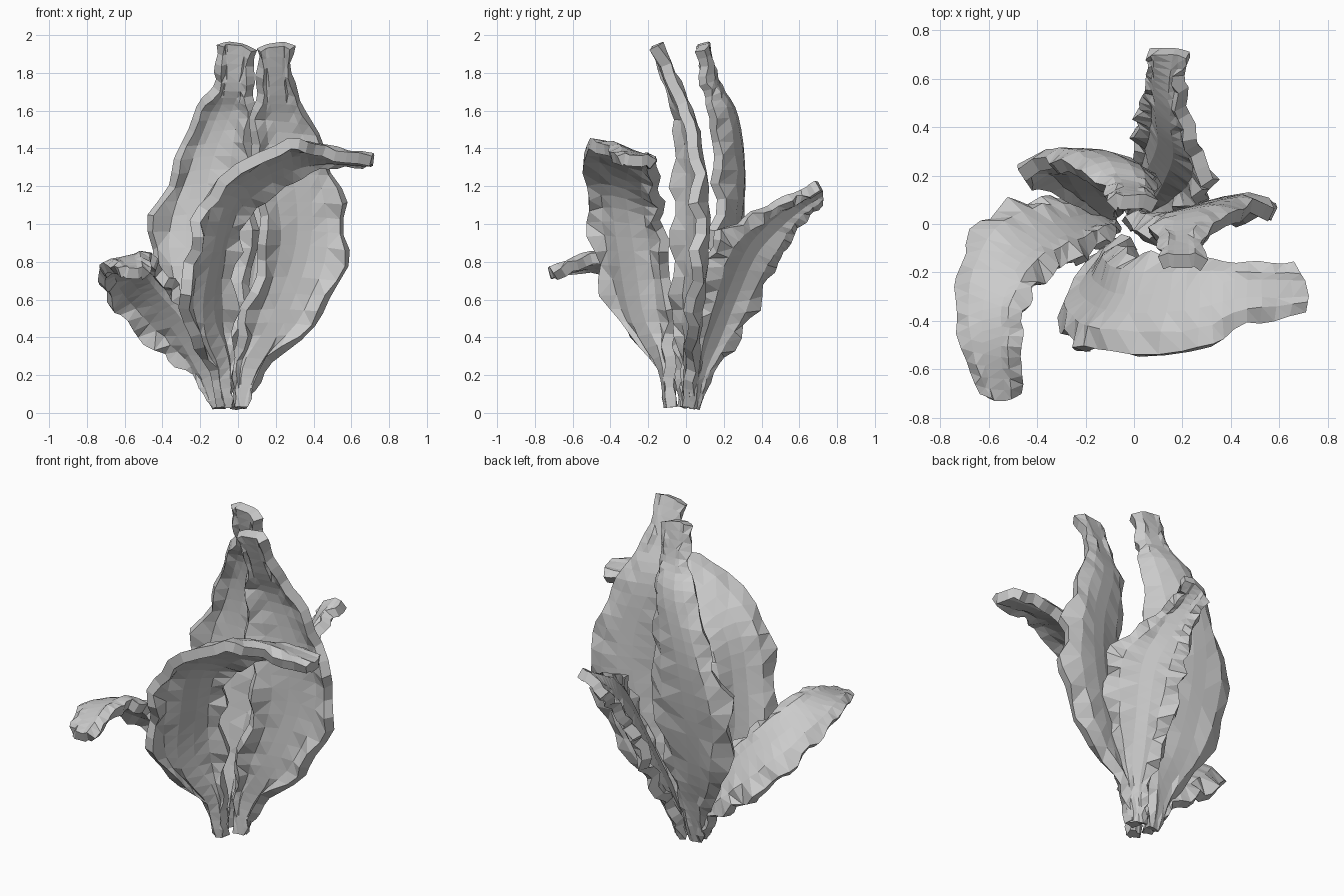
import bpy, bmesh, math, random
from mathutils import Vector

random.seed(4)
if "Cube" in bpy.data.objects:
    bpy.data.objects.remove(bpy.data.objects["Cube"], do_unlink=True)

# One plain grey for the whole plant
grey = bpy.data.materials.new("leaf_grey")
grey.use_nodes = True
colour = (.6, .6, .6, 1)
grey.diffuse_color = colour
grey.node_tree.nodes["Principled BSDF"].inputs["Base Color"].default_value = colour

STATIONS = 30
THICKNESS = .06


def spline(points, t):
    """Catmull-Rom point at t in [0, 1] along a short list of points."""
    pts = [Vector(p) for p in points]
    pts = [2 * pts[0] - pts[1]] + pts + [2 * pts[-1] - pts[-2]]
    spans = len(pts) - 3
    i = min(int(t * spans), spans - 1)
    u = t * spans - i
    a, b, c, d = pts[i:i + 4]
    return .5 * (2 * b + (c - a) * u + (2 * a - 5 * b + 4 * c - d) * u ** 2
                 + (3 * b - a - 3 * c + d) * u ** 3)


def cross_section(rails, t, phase):
    """Edge, wing, rib strip, wing, edge, with lobed and ruffled margins."""
    left, rib, right = (spline(r, t) for r in rails)
    ahead = spline(rails[1], min(t + .02, 1)) - spline(rails[1], max(t - .02, 0))
    normal = (right - left).cross(ahead).normalized()
    fullness = math.sin(math.pi * min(1, t * 1.15 + .02)) if t < .8 else .45
    row = []
    for edge, shift in ((left, 0), (right, 1.7)):
        out = edge - rib
        wave = math.sin(t * 42 + phase + shift)
        tip = edge + out.normalized() * wave * .022 * fullness
        tip += normal * (math.cos(t * 55 + shift) * .02 + random.uniform(-.01, .01)) * fullness
        mid = rib + out * .62 - normal * .025 * fullness
        mid += normal * random.uniform(-.008, .008)
        strip = rib + out.normalized() * min(.045, out.length * .4)
        row.append([tip, mid, strip])
    return row[0] + row[1][::-1]


def make_leaf(name, rails, phase):
    bm = bmesh.new()
    rows = [[bm.verts.new(p) for p in cross_section(rails, k / STATIONS, phase)]
            for k in range(STATIONS + 1)]
    for a, b in zip(rows, rows[1:]):
        for i in range(len(a) - 1):
            bm.faces.new((a[i], a[i + 1], b[i + 1], b[i]))
    bmesh.ops.triangulate(bm, faces=bm.faces[:])
    mesh = bpy.data.meshes.new(name)
    bm.to_mesh(mesh)
    bm.free()
    mesh.materials.append(grey)
    leaf = bpy.data.objects.new(name, mesh)
    bpy.context.collection.objects.link(leaf)
    solid = leaf.modifiers.new("thickness", 'SOLIDIFY')
    solid.thickness = THICKNESS
    solid.offset = 0


# Each leaf: one margin, the midrib, the other margin, from stem to tip
front_leaf = (
    [(-.09, -.1, .03), (-.14, -.14, .24), (-.28, -.38, .52), (-.23, -.49, .85),
     (-.14, -.52, 1.16), (.24, -.53, 1.41), (.44, -.42, 1.38), (.7, -.36, 1.33)],
    [(-.06, -.08, .03), (-.09, -.12, .26), (-.18, -.24, .52), (-.14, -.3, .85),
     (-.03, -.34, 1.18), (.25, -.32, 1.36), (.45, -.27, 1.37), (.73, -.27, 1.34)],
    [(-.03, -.08, .03), (-.03, -.09, .26), (-.03, -.08, .52), (-.02, -.12, .85),
     (.06, -.15, 1.06), (.26, -.16, 1.22), (.46, -.18, 1.31), (.66, -.17, 1.32)])
tall_left_leaf = (
    [(-.13, .02, .03), (-.2, .07, .26), (-.38, .16, .55), (-.46, .22, .95),
     (-.33, .24, 1.28), (-.22, .2, 1.58), (-.11, .13, 1.74), (-.1, .07, 1.94)],
    [(-.1, .03, .03), (-.13, .1, .26), (-.2, .19, .55), (-.23, .27, .95),
     (-.18, .3, 1.3), (-.07, .26, 1.58), (-.02, .16, 1.75), (-.02, .1, 1.97)],
    [(-.07, .03, .03), (-.04, .07, .26), (.04, .1, .55), (.08, .17, .95),
     (.06, .17, 1.3), (.07, .14, 1.58), (.06, .1, 1.73), (.08, .08, 1.92)])
tall_right_leaf = (
    [(-.02, 0, .03), (-.02, 0, .24), (.04, -.06, .52), (.14, -.05, .88),
     (.1, -.05, 1.2), (.08, -.04, 1.52), (.12, -.09, 1.72), (.11, -.16, 1.92)],
    [(.02, .01, .03), (.07, .03, .26), (.21, .05, .52), (.33, .09, .88),
     (.33, .08, 1.2), (.23, .04, 1.52), (.2, -.06, 1.73), (.2, -.15, 1.96)],
    [(.05, .01, .03), (.14, .02, .24), (.42, .03, .5), (.57, .06, .85),
     (.52, .06, 1.2), (.4, .02, 1.5), (.29, -.06, 1.72), (.28, -.16, 1.94)])
back_leaf = (
    [(-.03, .04, .03), (0, .13, .22), (.01, .3, .46), (.02, .42, .72),
     (.04, .5, .86), (.07, .6, 1.01), (.06, .7, 1.12)],
    [(0, .04, .03), (.04, .09, .26), (.1, .2, .56), (.15, .32, .84),
     (.14, .43, .98), (.13, .56, 1.1), (.13, .72, 1.2)],
    [(.02, .01, .03), (.1, .03, .32), (.24, .08, .64), (.31, .16, .92),
     (.23, .36, 1.05), (.19, .55, 1.14), (.22, .7, 1.2)])
side_leaf = (
    [(-.13, .02, .03), (-.24, .06, .2), (-.44, .08, .34), (-.63, -.02, .52),
     (-.71, -.23, .67), (-.71, -.46, .76), (-.62, -.7, .74)],
    [(-.1, 0, .03), (-.16, 0, .24), (-.32, -.04, .5), (-.48, -.13, .68),
     (-.57, -.3, .79), (-.58, -.5, .81), (-.56, -.74, .74)],
    [(-.08, -.02, .03), (-.1, -.06, .28), (-.22, -.14, .52), (-.36, -.21, .68),
     (-.45, -.34, .8), (-.47, -.5, .81), (-.48, -.69, .73)])

leaves = dict(front_leaf=front_leaf, tall_left_leaf=tall_left_leaf,
              tall_right_leaf=tall_right_leaf, back_leaf=back_leaf, side_leaf=side_leaf)
for phase, (name, rails) in enumerate(leaves.items()):
    make_leaf(name, rails, phase)
